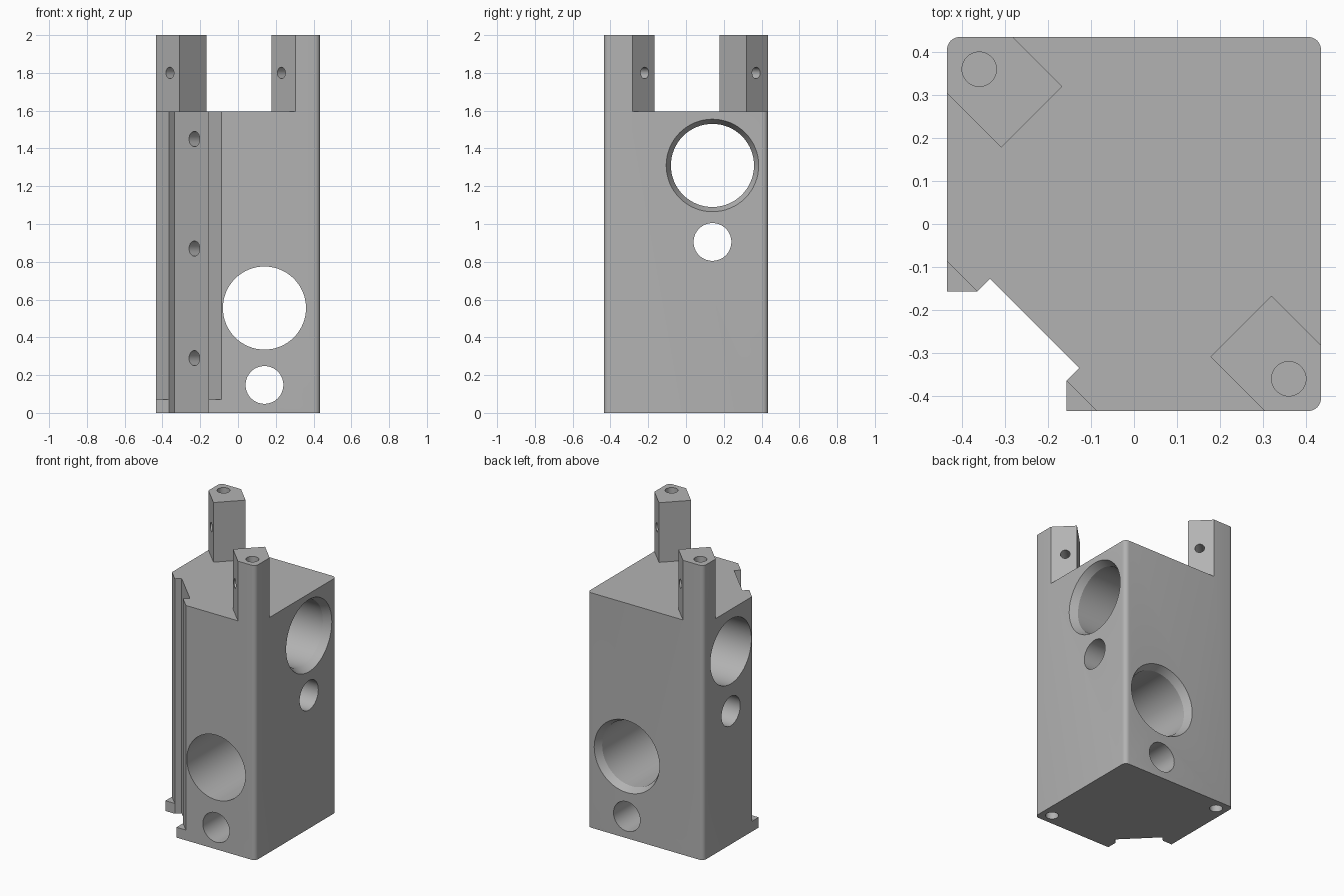
import bpy, bmesh, math
from mathutils import Vector

cube = bpy.data.objects.get("Cube")
if cube:
    bpy.data.objects.remove(cube, do_unlink=True)

HALF, TOP, DECK, LEDGE = 0.435, 2.0, 1.595, 0.07
SIDES = 64

metal = bpy.data.materials.new("plain_grey")
metal.use_nodes = True
grey = (0.45, 0.45, 0.45, 1)
metal.diffuse_color = grey
metal.node_tree.nodes["Principled BSDF"].inputs["Base Color"].default_value = grey


def make_object(name, bm):
    bmesh.ops.recalc_face_normals(bm, faces=bm.faces)
    mesh = bpy.data.meshes.new(name)
    bm.to_mesh(mesh)
    bm.free()
    obj = bpy.data.objects.new(name, mesh)
    bpy.context.collection.objects.link(obj)
    mesh.materials.append(metal)
    return obj


def prism(name, outline, z0, z1):
    bm = bmesh.new()
    face = bm.faces.new([bm.verts.new((x, y, z0)) for x, y in outline])
    ext = bmesh.ops.extrude_face_region(bm, geom=[face])
    verts = [v for v in ext["geom"] if isinstance(v, bmesh.types.BMVert)]
    bmesh.ops.translate(bm, verts=verts, vec=(0, 0, z1 - z0))
    return make_object(name, bm)


def turned(name, start, axis, profile):
    """Round cutter: profile is (distance along axis, radius) pairs."""
    rot = Vector((0, 0, 1)).rotation_difference(Vector(axis).normalized())
    bm = bmesh.new()
    rings = []
    for dist, rad in profile:
        ring = []
        for i in range(SIDES):
            a = math.tau * i / SIDES
            p = Vector((rad * math.cos(a), rad * math.sin(a), dist))
            ring.append(bm.verts.new(rot @ p + Vector(start)))
        rings.append(ring)
    for lo, hi in zip(rings, rings[1:]):
        for i in range(SIDES):
            j = (i + 1) % SIDES
            bm.faces.new((lo[i], lo[j], hi[j], hi[i]))
    bm.faces.new(rings[0])
    bm.faces.new(rings[-1])
    return make_object(name, bm)


def swap(points):
    return [(y, x) for x, y in reversed(points)]


def rounded_corner(sx, sy, r=0.03):
    cx, cy = sx * (HALF - r), sy * (HALF - r)
    mid = math.atan2(sy, sx)
    return [(cx + r * math.cos(mid + math.radians(a)),
             cy + r * math.sin(mid + math.radians(a))) for a in range(-45, 46, 15)]


# Main block with the dovetail slot in one corner
slot = [(-HALF, -0.157), (-0.365, -0.157), (-0.335, -0.127)]
outline = (slot + swap(slot) + rounded_corner(1, -1)
           + rounded_corner(1, 1) + rounded_corner(-1, 1))
block = prism("housing_block", outline, 0, TOP)
cutters = []

# Space between the two corner posts
post_edge = [(-0.447, 0.6), (-0.167, 0.32), (-0.309, 0.178), (-0.6, 0.469)]
cutters.append(prism("post_gap_cutter",
                     post_edge + [(-0.6, -0.6)] + swap(post_edge) + [(0.6, 0.6)],
                     DECK, TOP + 0.1))

# Chamfers beside the slot, stopping above the small foot ledges
chamfer = [(-0.535, 0.013), (-0.345, -0.177), (-0.535, -0.177)]
for side, pts in (("left", chamfer), ("right", swap(chamfer))):
    cutters.append(prism(side + "_chamfer_cutter", pts, LEDGE, TOP))

# Large bores with a flared mouth, and plain small bores
flared = [(-0.1, 0.22), (2 * HALF - 0.05, 0.22), (2 * HALF, 0.245), (2 * HALF + 0.02, 0.255)]
plain = [(-0.1, 0.1), (1, 0.1)]
for name, prof, zx, zy in (("large", flared, 1.31, 0.555), ("small", plain, 0.905, 0.148)):
    cutters.append(turned(name + "_cross_bore_cutter", (-HALF, 0.14, zx), (1, 0, 0), prof))
    cutters.append(turned(name + "_long_bore_cutter", (0.14, -HALF, zy), (0, 1, 0), prof))

# Blind screw holes in the slot floor
for z in (0.29, 0.87, 1.45):
    cutters.append(turned("slot_hole_cutter", (-0.231, -0.231, z), (1, 1, 0),
                          [(-0.05, 0.04), (0.2, 0.04)]))

# Post holes: top, underside, and crosswise
for s in (-1, 1):
    x, y = 0.36 * s, -0.36 * s
    cutters.append(turned("post_top_hole_cutter", (x, y, TOP - 0.3), (0, 0, 1),
                          [(0, 0.04), (0.4, 0.04)]))
    cutters.append(turned("base_hole_cutter", (x, y, -0.1), (0, 0, 1),
                          [(0, 0.04), (0.3, 0.04)]))
    cutters.append(turned("post_cross_hole_cutter", (0.295 * s, -0.295 * s, 1.8), (1, 1, 0),
                          [(-0.2, 0.03), (0.2, 0.03)]))

# Cut everything, then discard the cutters
bpy.context.view_layer.objects.active = block
for cutter in cutters:
    mod = block.modifiers.new("cut", "BOOLEAN")
    mod.operation = "DIFFERENCE"
    mod.solver = "EXACT"
    mod.object = cutter
    bpy.ops.object.modifier_apply(modifier=mod.name)
    bpy.data.objects.remove(cutter, do_unlink=True)

bpy.ops.object.select_all(action="DESELECT")
block.select_set(True)
bpy.ops.object.shade_smooth_by_angle(angle=math.radians(25))
